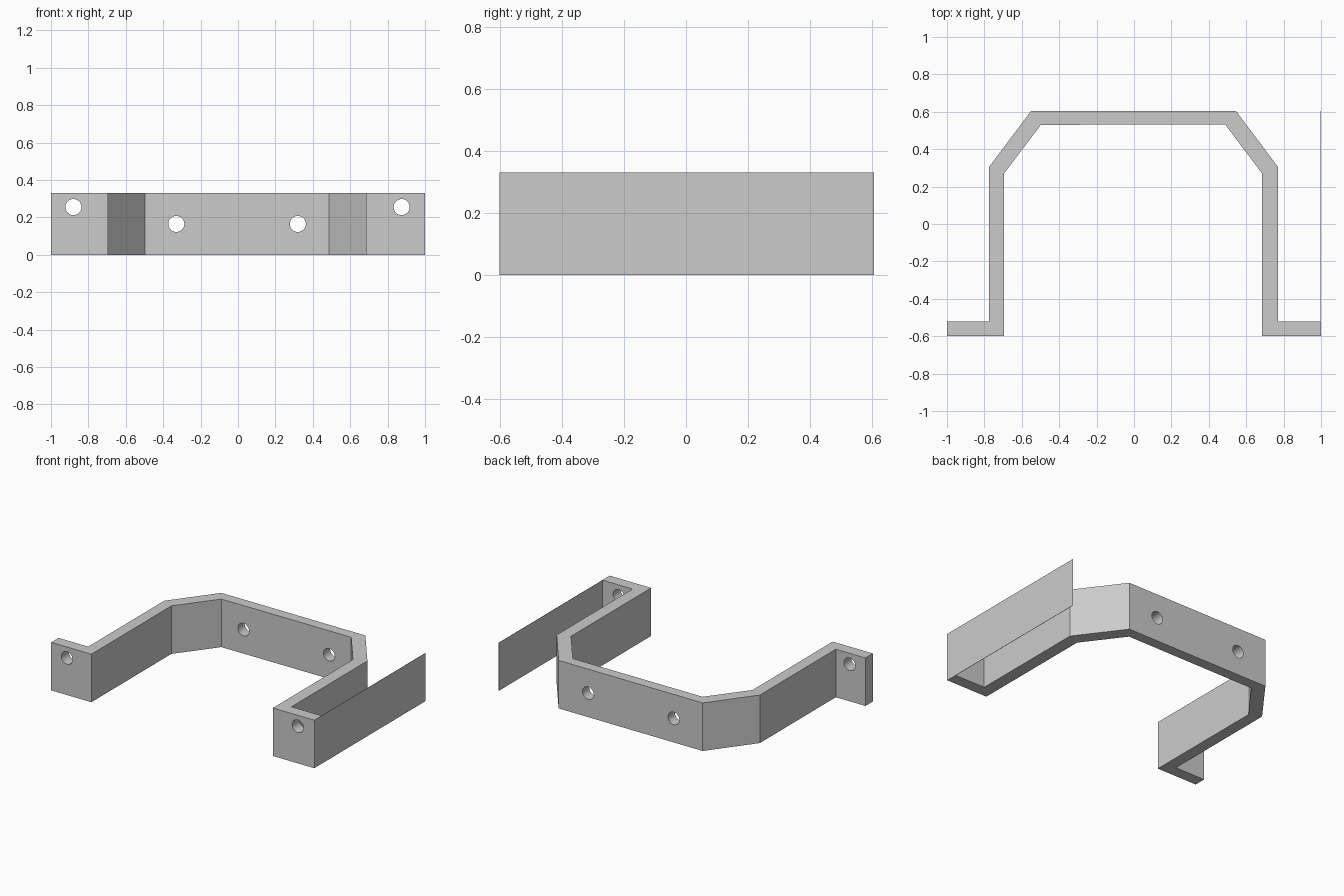
import bpy, bmesh, math
from mathutils import Matrix, Vector

cube = bpy.data.objects.get("Cube")
if cube:
    bpy.data.objects.remove(cube, do_unlink=True)

HEIGHT = 0.33

grey = bpy.data.materials.new("plain grey")
grey.use_nodes = True
colour = (0.6, 0.6, 0.6, 1)
grey.diffuse_color = colour
grey.node_tree.nodes["Principled BSDF"].inputs["Base Color"].default_value = colour


def add_object(name, bm):
    mesh = bpy.data.meshes.new(name)
    bm.to_mesh(mesh)
    bm.free()
    mesh.materials.append(grey)
    obj = bpy.data.objects.new(name, mesh)
    bpy.context.collection.objects.link(obj)
    return obj


# Bent strap: plan outline raised to full height
outer = [(-1, -0.52), (-0.775, -0.52), (-0.775, 0.305), (-0.55, 0.605),
         (0.545, 0.605), (0.77, 0.305), (0.77, -0.52), (1, -0.52)]
inner = [(1, -0.6), (0.685, -0.6), (0.685, 0.27), (0.487, 0.533),
         (-0.498, 0.53), (-0.695, 0.27), (-0.695, -0.6), (-1, -0.6)]
bm = bmesh.new()
base = bm.faces.new([bm.verts.new((x, y, 0)) for x, y in outer + inner])
top = bmesh.ops.extrude_face_region(bm, geom=[base])["geom"]
bmesh.ops.translate(bm, vec=(0, 0, HEIGHT),
                    verts=[v for v in top if isinstance(v, bmesh.types.BMVert)])
bmesh.ops.recalc_face_normals(bm, faces=bm.faces)
strap = add_object("bracket_strap", bm)

# Screw holes through the flanges and the back wall
bm = bmesh.new()
for x, y, z in [(-0.88, -0.56, 0.255), (0.875, -0.56, 0.255),
                (-0.33, 0.567, 0.165), (0.32, 0.567, 0.165)]:
    bmesh.ops.create_cone(bm, cap_ends=True, segments=32, radius1=0.043,
                          radius2=0.043, depth=0.2,
                          matrix=Matrix.Translation(Vector((x, y, z)))
                          @ Matrix.Rotation(math.pi / 2, 4, "X"))
cutter = add_object("hole_cutter", bm)
cutter.hide_render = True
cutter.hide_viewport = True
holes = strap.modifiers.new("holes", "BOOLEAN")
holes.object = cutter
holes.solver = "EXACT"

# Paper-thin side fin running back from the left flange
bm = bmesh.new()
bmesh.ops.create_cube(bm, size=1, matrix=Matrix.Translation((0.999, 0.0425, HEIGHT / 2))
                      @ Matrix.Diagonal((0.002, 1.125, HEIGHT, 1)))
add_object("side_fin", bm)

# Smooth hole walls, sharp bends
bpy.ops.object.select_all(action="DESELECT")
strap.select_set(True)
bpy.context.view_layer.objects.active = strap
bpy.ops.object.modifier_apply(modifier="holes")
bpy.data.objects.remove(cutter, do_unlink=True)
bpy.ops.object.shade_smooth_by_angle(angle=math.radians(30))
